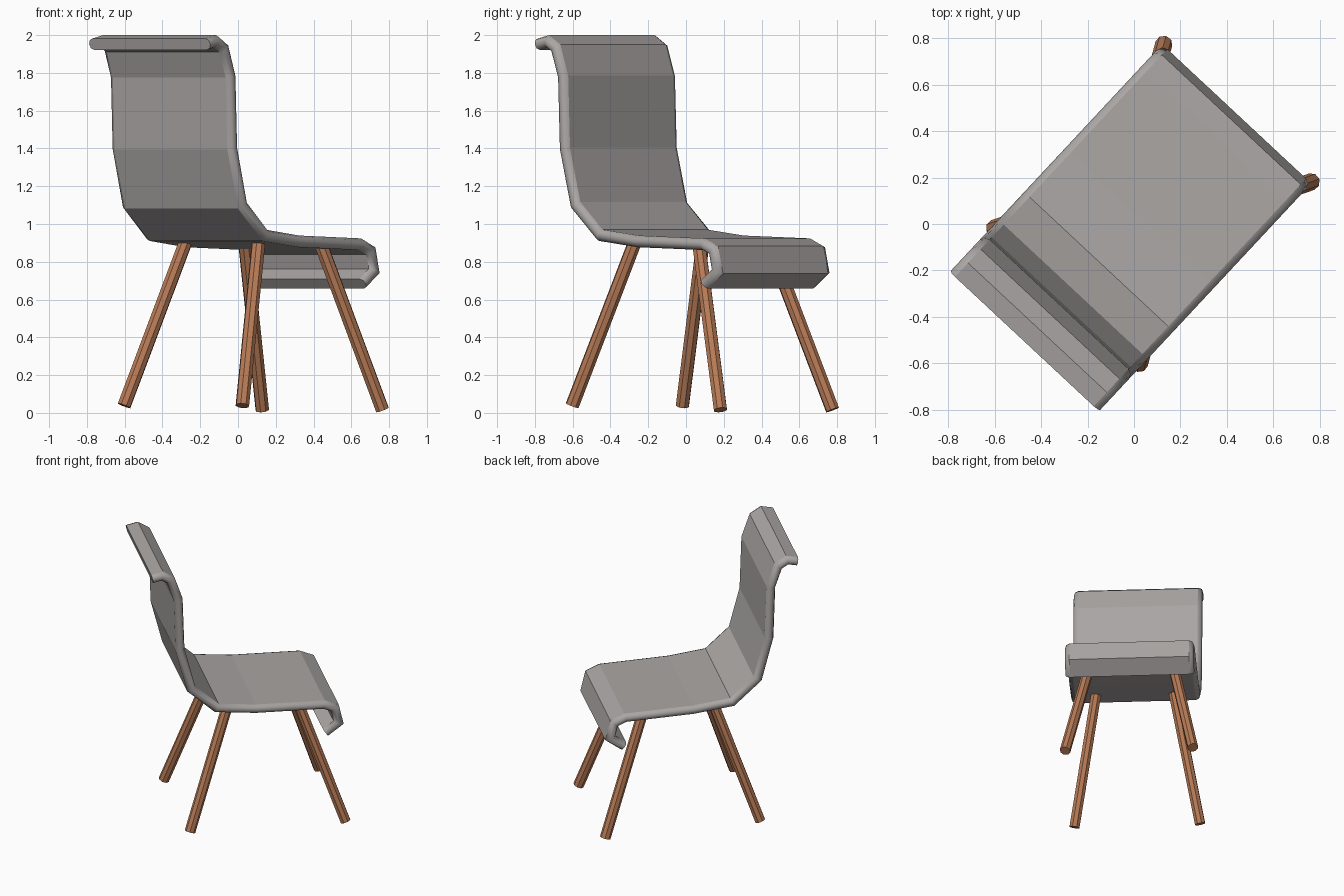
import bpy, bmesh, math
from mathutils import Vector, Matrix

cube = bpy.data.objects.get("Cube")
if cube:
    bpy.data.objects.remove(cube, do_unlink=True)

TURN = Matrix.Rotation(math.radians(47), 4, 'Z')   # chair faces diagonally


def material(name, rgb):
    m = bpy.data.materials.new(name)
    m.use_nodes = True
    m.diffuse_color = (*rgb, 1)
    m.node_tree.nodes["Principled BSDF"].inputs["Base Color"].default_value = (*rgb, 1)
    return m


def finish(bm, name, mat):
    bmesh.ops.recalc_face_normals(bm, faces=bm.faces)
    bmesh.ops.transform(bm, matrix=TURN, verts=bm.verts)
    mesh = bpy.data.meshes.new(name)
    bm.to_mesh(mesh)
    bm.free()
    mesh.materials.append(mat)
    ob = bpy.data.objects.new(name, mesh)
    bpy.context.collection.objects.link(ob)
    return ob


grey = material("warm grey", (0.40, 0.38, 0.37))
wood = material("brown wood", (0.48, 0.20, 0.095))

# Seat shell: a rounded-edge slab swept along the side profile (forward, up)
PATH = [Vector(p) for p in (
    (-0.685, 1.952), (-0.615, 1.967), (-0.555, 1.93), (-0.503, 1.78),
    (-0.49, 1.4), (-0.412, 1.10), (-0.235, 0.94), (0.035, 0.908),
    (0.51, 0.893), (0.587, 0.86), (0.613, 0.75), (0.522, 0.684))]
HALF, R, STEPS = 0.408, 0.031, 4

# Cross-section: (sideways, through-thickness)
section = []
for side in (1, -1):
    for i in range(STEPS + 1):
        a = math.pi * i / STEPS
        section.append((side * (HALF + R * math.sin(a)), side * R * math.cos(a)))

bm = bmesh.new()
rings = []
for i, p in enumerate(PATH):
    a = (p - PATH[max(i - 1, 0)]).normalized()
    b = (PATH[min(i + 1, len(PATH) - 1)] - p).normalized()
    t = (a + b).normalized()
    stretch = 1 / max(t.dot(b if b.length else a), 0.7)
    n = Vector((-t.y, t.x)) * stretch
    rings.append([bm.verts.new((p.x + n.x * h, w, p.y + n.y * h)) for w, h in section])

count = len(section)
for r0, r1 in zip(rings, rings[1:]):
    for j in range(count):
        k = (j + 1) % count
        f = bm.faces.new((r0[j], r0[k], r1[k], r1[j]))
        f.smooth = j % (STEPS + 1) != STEPS      # rim smooth, sheet flat
for ring in (rings[0], rings[-1]):
    bm.faces.new(ring)
for e in bm.edges:                               # crisp borders between sheet and rim
    if any(not f.smooth for f in e.link_faces):
        e.smooth = False
finish(bm, "seat_shell", grey)


# Splayed wooden legs
def leg(name, foot, top):
    foot, top = Vector(foot), Vector(top)
    axis = top - foot
    m = Matrix.Translation((foot + top) / 2) @ axis.to_track_quat('Z', 'Y').to_matrix().to_4x4()
    bm = bmesh.new()
    bmesh.ops.create_cone(bm, cap_ends=True, segments=8, radius1=0.037,
                          radius2=0.037, depth=axis.length, matrix=m)
    finish(bm, name, wood)


for label, side in (("left", 1), ("right", -1)):
    leg("front_leg_" + label, (0.655, side * 0.435, 0.016), (0.35, side * 0.275, 0.89))
    leg("back_leg_" + label, (-0.425, side * 0.428, 0.038), (-0.125, side * 0.265, 0.9))
